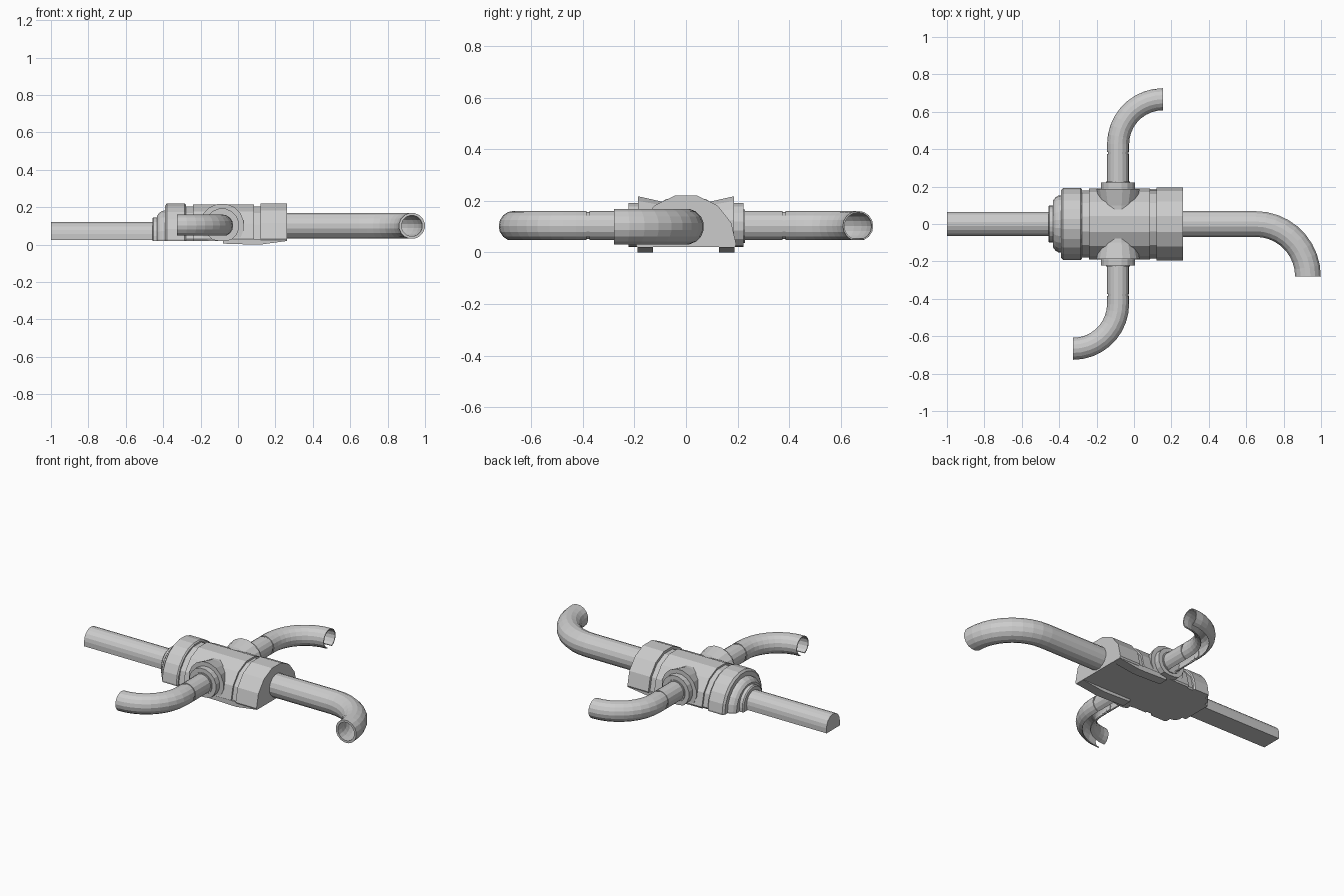
import bpy, bmesh
from math import sin, cos, pi, radians

if "Cube" in bpy.data.objects:
    bpy.data.objects.remove(bpy.data.objects["Cube"])


def loft(name, rings):
    """Skin closed rings of equal length and cap both ends."""
    bm = bmesh.new()
    rows = [[bm.verts.new(p) for p in r] for r in rings]
    n = len(rows[0])
    for a, b in zip(rows, rows[1:]):
        for i in range(n):
            j = (i + 1) % n
            bm.faces.new((a[i], a[j], b[j], b[i]))
    bm.faces.new(rows[0])
    bm.faces.new(rows[-1])
    bmesh.ops.recalc_face_normals(bm, faces=bm.faces)
    me = bpy.data.meshes.new(name)
    bm.to_mesh(me)
    bm.free()
    ob = bpy.data.objects.new(name, me)
    bpy.context.collection.objects.link(ob)
    return ob


def arch(r, cz, floor, seg):
    """Half-round arch with a flat bottom, r measured to the top flat."""
    k = r / cos(pi / 2 / seg) if seg % 2 else r
    pts = [(k * cos(pi * i / seg), cz + k * sin(pi * i / seg)) for i in range(seg + 1)]
    return [(r, floor)] + pts + [(-r, floor)]


def arch_block(name, stations, cz=0.03, floor=0.02, seg=7):
    return loft(name, [[(x, y, z) for y, z in arch(r, cz, floor, seg)] for x, r in stations])


def circle(r, n=16, floor=None):
    pts = [(r * cos(2 * pi * (i + .5) / n), r * sin(2 * pi * (i + .5) / n)) for i in range(n)]
    return pts if floor is None else [(u, max(v, floor)) for u, v in pts]


def slotted(r, wall=0.006, n=14, gap=23):
    """C-shaped tube section, open along the bottom."""
    a = [radians(-90 + gap + (360 - 2 * gap) * i / n) for i in range(n + 1)]
    return ([(r * cos(t), r * sin(t)) for t in a]
            + [((r - wall) * cos(t), (r - wall) * sin(t)) for t in reversed(a)])


def ring(x, y, z, heading, profile):
    """Place a profile at a point, facing along a heading in the ground plane."""
    return [(x - u * sin(heading), y + u * cos(heading), z + v) for u, v in profile]


def bend(x, y, heading, radius, steps=9):
    """Path points of a right turn through 90 degrees."""
    cx, cy = x + radius * sin(heading), y - radius * cos(heading)
    out = []
    for i in range(steps + 1):
        h = heading - pi / 2 * i / steps
        out.append((cx - radius * sin(h), cy + radius * cos(h), h))
    return out


# main housing along x
arch_block("housing_core", [(-0.37, 0.174), (0.2, 0.174)])
arch_block("housing_body", [(-0.24, 0.184), (0.085, 0.184)])
arch_block("outlet_block", [(0.12, 0.19), (0.262, 0.19)])
arch_block("inlet_ring", [(-0.39, 0.178), (-0.38, 0.19), (-0.285, 0.19), (-0.278, 0.184)], seg=11)
arch_block("inlet_dome", [(-0.432, 0.125), (-0.42, 0.141), (-0.405, 0.15), (-0.38, 0.153)], seg=11)
arch_block("inlet_collar", [(-0.458, 0.092), (-0.452, 0.098), (-0.42, 0.098)], cz=0.047, seg=11)
arch_block("inlet_pipe", [(-1, 0.064), (-0.44, 0.064)], cz=0.056, floor=0.025, seg=9)

# outlet pipe with a hollow bent end
path = [(0.24, 0, 0)] + bend(0.65, 0, 0, 0.28)
outer = [ring(x, y, 0.1, h, circle(0.07)) for x, y, h in path]
inner = [ring(x, y, 0.1, h, circle(0.056)) for x, y, h in reversed(path)]
loft("outlet_pipe", outer + inner)

# the two side branches, one a half turn of the other
TX, TZ = -0.085, 0.102
for side, s in (("back", 1), ("front", -1)):
    h = s * pi / 2

    def round_part(name, stations):
        loft(name, [ring(TX, s * y, TZ, h, circle(r, 16, 0.02 - TZ)) for y, r in stations])

    round_part(f"{side}_saddle", [(0, 0.09), (0.1, 0.098), (0.187, 0.118)])
    round_part(f"{side}_flange", [(0.16, 0.092), (0.222, 0.092)])
    round_part(f"{side}_flange_lip", [(0.2, 0.066), (0.228, 0.066)])
    loft(f"{side}_branch", [ring(TX, s * y, TZ, h, slotted(0.059)) for y in (0.2, 0.374)])
    loft(f"{side}_joint", [ring(TX, s * y, TZ, h, slotted(0.055)) for y in (0.365, 0.4)])
    elbow = [(TX, s * 0.386, h)] + bend(TX, s * 0.427, h, 0.24)
    loft(f"{side}_elbow", [ring(x, y, TZ, a, slotted(0.059)) for x, y, a in elbow])

    # low runner under the housing
    side_view = [(-0.08, 0.03), (-0.08, 0.005), (0.08, 0), (0.12, 0), (0.26, 0.019), (0.26, 0.03)]
    loft(f"{side}_runner", [[(x, s * y, z) for x, z in side_view] for y in (0.128, 0.188)])
